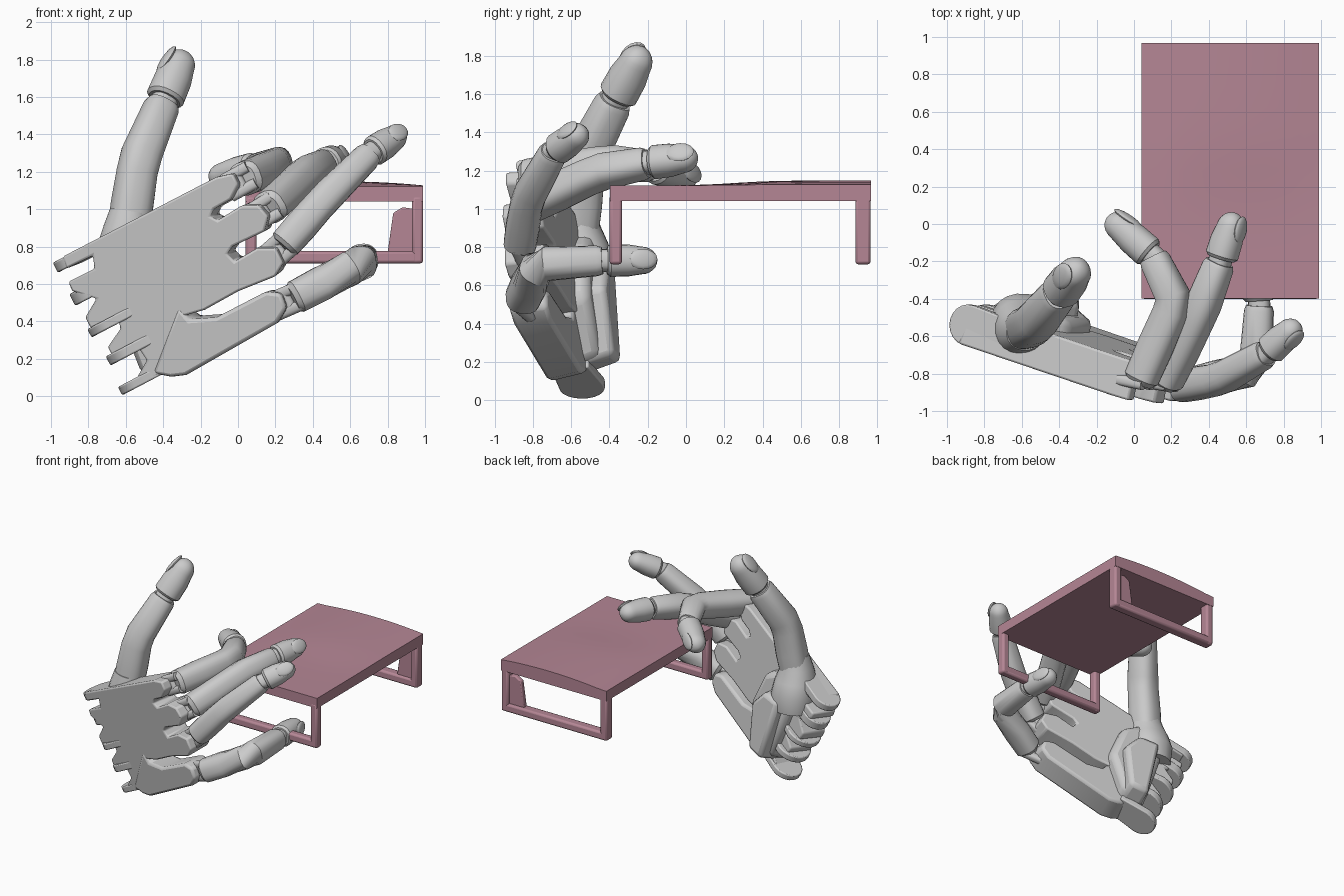
import bpy, bmesh, math
from mathutils import Vector as Vec

if "Cube" in bpy.data.objects:
    bpy.data.objects.remove(bpy.data.objects["Cube"])

# Palm frame: U along the hand, V across it, N towards the palm side
U = Vec((0.847, -0.287, 0.445)).normalized()
V = Vec((-0.465, 0, 0.885)).normalized()
N = V.cross(U).normalized()
P0 = Vec((-0.63, -0.62, 0.01))
pink = bpy.data.materials.new("pink")
pink.diffuse_color = (0.46, 0.24, 0.30, 1)
pink.use_nodes = True
pink.node_tree.nodes["Principled BSDF"].inputs["Base Color"].default_value = pink.diffuse_color


def finish(name, bm, bevel=0.0, mat=None):
    bmesh.ops.recalc_face_normals(bm, faces=bm.faces[:])
    me = bpy.data.meshes.new(name)
    bm.to_mesh(me)
    bm.free()
    ob = bpy.data.objects.new(name, me)
    bpy.context.collection.objects.link(ob)
    if mat:
        me.materials.append(mat)
    if bevel:
        m = ob.modifiers.new("bevel", "BEVEL")
        m.width, m.segments, m.limit_method = bevel, 2, "ANGLE"
    bpy.ops.object.select_all(action="DESELECT")
    bpy.context.view_layer.objects.active = ob
    ob.select_set(True)
    bpy.ops.object.shade_smooth_by_angle(angle=math.radians(35))
    return ob


def prism(name, pts, vec, bevel=0.015, shrink=1.0):
    bm = bmesh.new()
    mid = sum(pts, Vec()) / len(pts)
    a = [bm.verts.new(p) for p in pts]
    b = [bm.verts.new(mid + (p - mid) * shrink + vec) for p in pts]
    bm.faces.new(a)
    bm.faces.new(b)
    for i in range(len(a)):
        j = (i + 1) % len(a)
        bm.faces.new((a[i], a[j], b[j], b[i]))
    return finish(name, bm, bevel)


def box(name, lo, hi, bevel=0.015, mat=None):
    bm = bmesh.new()
    bmesh.ops.create_cube(bm, size=1)
    for v in bm.verts:
        v.co = Vec([(l + h) / 2 + c * (h - l) for l, h, c in zip(lo, hi, v.co)])
    return finish(name, bm, bevel, mat)


def on_back(x, z, n=0.0):
    # point on the sloping back of the hand
    y = P0.y - (N.x * (x - P0.x) + N.z * (z - P0.z)) / N.y
    return Vec((x, y, z)) + N * n


def tube(name, stations, dorsal, e=2.6, n=20):
    # rounded-square rings (x, y, z, radius) along a path
    bm = bmesh.new()
    ps = [Vec(s[:3]) for s in stations]
    rings = []
    for i, p in enumerate(ps):
        t = (ps[min(i + 1, len(ps) - 1)] - ps[max(i - 1, 0)]).normalized()
        s = t.cross(Vec(dorsal)).normalized()
        d = s.cross(t)
        ring = []
        for k in range(n):
            a = 2 * math.pi * (k + 0.5) / n
            c, q = math.cos(a), math.sin(a)
            x = math.copysign(abs(c) ** (2 / e), c)
            y = math.copysign(abs(q) ** (2 / e), q)
            ring.append(bm.verts.new(p + (s * x + d * y) * stations[i][3]))
        rings.append(ring)
    for r0, r1 in zip(rings, rings[1:]):
        for k in range(n):
            j = (k + 1) % n
            bm.faces.new((r0[k], r0[j], r1[j], r1[k]))
    bm.faces.new(rings[0])
    bm.faces.new(rings[-1])
    return finish(name, bm)


def lerp_st(a, b, f, r):
    return (*Vec(a).lerp(Vec(b), f), r)


def finger(name, base, bend, dip, tip, r, dorsal):
    base, bend, dip, tip = map(Vec, (base, bend, dip, tip))
    # bent main bone with chamfered ends
    tube(name + "_bone", [
        lerp_st(base, bend, 0, r * .75), lerp_st(base, bend, .06, r),
        lerp_st(base, bend, .45, r * 1.04), lerp_st(base, bend, .86, r),
        lerp_st(bend, dip, .12, r), lerp_st(bend, dip, .9, r * .88),
        lerp_st(bend, dip, .98, r * .78)], dorsal)
    # joint core
    d = (tip - dip).normalized()
    tube(name + "_joint", [(*(dip - d * .05), r * .65), (*(dip + d * .07), r * .65)], dorsal)
    # finger tip
    length = (tip - dip).length
    st = [(*(dip + d * .018), r * .8), (*(dip + d * .035), r * .95), (*dip.lerp(tip, .45), r * .93)]
    for k in range(7):
        a = k / 6 * math.pi / 2
        f = 1 - r * .9 / length * (1 - math.sin(a))
        st.append(lerp_st(dip, tip, f, r * .8 * max(math.cos(a), .06)))
    tube(name + "_tip", st, dorsal, 2.2)
    # nail
    s = d.cross(Vec(dorsal)).normalized()
    up = s.cross(d)
    c = dip.lerp(tip, .72) + up * r * .72
    bm = bmesh.new()
    bmesh.ops.create_uvsphere(bm, u_segments=16, v_segments=8, radius=1)
    for v in bm.verts:
        x, y, z = v.co
        v.co = c + d * x * length * .27 + s * y * r * .6 + up * (z * r * .2 - x * r * .12)
    finish(name + "_nail", bm)


# Palm plate with slotted knuckle lobes and a notched wrist edge
palm = [(-.94, .745), (-.12, 1.17), (-.03, 1.19), (.0, 1.13), (-.04, 1.05), (-.13, 1.0),
        (-.15, .96), (-.11, .94), (.02, 1.02), (.11, 1.02), (.16, .96), (.14, .88), (-.03, .80),
        (-.06, .76), (-.02, .72), (.10, .79), (.2, .79), (.24, .71), (.2, .64), (0, .56),
        (-.18, .46), (-.32, .42), (-.40, .12), (-.57, .05), (-.49, .19), (-.53, .25), (-.66, .19),
        (-.70, .26), (-.63, .36), (-.65, .42), (-.79, .36), (-.82, .42), (-.76, .52), (-.89, .56),
        (-.91, .61), (-.77, .68), (-.78, .75), (-.92, .68)]
prism("palm", [on_back(x, z) for x, z in palm], N * .21, .012, .97)
# Side palm bone below the palm
side = [(-.32, .48), (-.26, .41), (-.12, .42), (.15, .56), (.23, .55), (.26, .47), (.21, .39),
        (-.28, .11), (-.36, .10), (-.46, .12)]
prism("side_palm", [on_back(x, z, -.005) for x, z in side], N * .2, .02, .93)
# Heel and thumb mound on the inside
heel = [(-.79, .75), (-.58, .88), (-.40, .80), (-.26, .50), (-.34, .14), (-.54, .10)]
prism("heel", [on_back(x, z, .05) for x, z in heel], N * .23, .04, .86)
mound = [(-.68, .66), (-.50, .70), (-.36, .56), (-.36, .15), (-.52, .10)]
prism("thumb_mound", [on_back(x, z, .1) for x, z in mound], N * .25, .03, .85)

# Rounded wrist prongs
for i, (v, w, r, u0) in enumerate([(.73, .06, .11, -.02), (.53, .07, .11, -.02), (.34, .05, .14, -.02),
                                   (.16, .055, .14, 0), (-.01, .05, .12, -.02)]):
    o = P0 + V * v + N * .11 + U * (u0 + r)
    pts = [o - U * r * math.sin(a) + N * r * math.cos(a)
           for a in (k * math.pi / 10 for k in range(11))]
    pts += [o + U * (.34 - r) - N * .1, o + U * (.34 - r) + N * .1]
    prism("wrist_prong_%d" % i, pts, V * w, .008)

# Fingers: base, bend, last joint, tip, radius, nail direction
fingers = [
    ("first_finger", (.03, -.85, 1.16), (.22, -.41, 1.24), (.10, -.17, 1.22), (-.14, .04, 1.16), .092, (.5, .8, .2)),
    ("second_finger", (.16, -.86, 1.0), (.36, -.46, 1.19), (.46, -.20, 1.24), (.54, .06, 1.27), .092, (.8, 0, .5)),
    ("third_finger", (.24, -.87, .80), (.46, -.83, 1.05), (.71, -.69, 1.30), (.88, -.53, 1.41), .086, (.4, -.6, .5)),
    ("fourth_finger", (.29, -.86, .52), (.65, -.77, .71), (.67, -.43, .73), (.65, -.15, .73), .09, (.9, .2, .1)),
]
knuckles = [(-.08, 1.10), (.06, .94), (.13, .71), (.18, .47)]
for f, (kx, kz) in zip(fingers, knuckles):
    finger(*f)
    # hinge cheeks and pin
    a, b = on_back(kx, kz, .09), Vec(f[1])
    d = (b - a).normalized()
    s = d.cross(N).normalized()
    for sg in (-1, 1):
        o = s * sg * .05
        tube(f[0] + "_cheek", [(*(a + o), .03), (*(b + o + d * .05), .03)], N)
    c = a.lerp(b, .75)
    tube(f[0] + "_pin", [(*(c - s * .065), .028), (*(c + s * .065), .028)], N, 2)

# Thumb with a flared root
tube("thumb_root", [(-.60, -.53, .58, .15), (-.60, -.54, .70, .17), (-.60, -.56, .80, .155),
                    (-.595, -.57, .90, .125), (-.58, -.57, .99, .105)], (-1, 0, .2), 2.2)
finger("thumb", (-.595, -.57, .84), (-.53, -.53, 1.26), (-.40, -.37, 1.57), (-.285, -.22, 1.84), .108, (-.6, -.1, .5))

# Table top with a soft swelling in the middle
bm = bmesh.new()
bmesh.ops.create_cube(bm, size=1)
bmesh.ops.subdivide_edges(bm, edges=bm.edges[:], cuts=11, use_grid_fill=True)
for v in bm.verts:
    x, y, z = v.co
    top = 1.122 + .026 / (1 + math.exp(-(y + .02) * 14)) * max(0, 1 - (2 * x - .1) ** 2)
    v.co = Vec((.515 + x * .95, .285 + y * 1.365, top if z > .49 else 1.04 + (z + .5) * .08))
finish("table_top", bm, 0, pink)

# Table end frames
for tag, y0, y1 in (("near", -.40, -.335), ("far", .885, .965)):
    for s, x0 in (("left", .04), ("right", .93)):
        box("%s_%s_leg" % (tag, s), (x0, y0, .71), (x0 + .06, y1, 1.07), .015, pink)
    box(tag + "_foot_bar", (.045, y0, .71), (.985, y1, .775), .015, pink)
# Web in the far corner
prism("far_corner_web", [Vec((.95, .90, .76)), Vec((.80, .90, .77)), Vec((.83, .90, .98)), Vec((.88, .90, 1.01)),
                         Vec((.95, .90, 1.0))], Vec((0, .04, 0)), .008).data.materials.append(pink)
